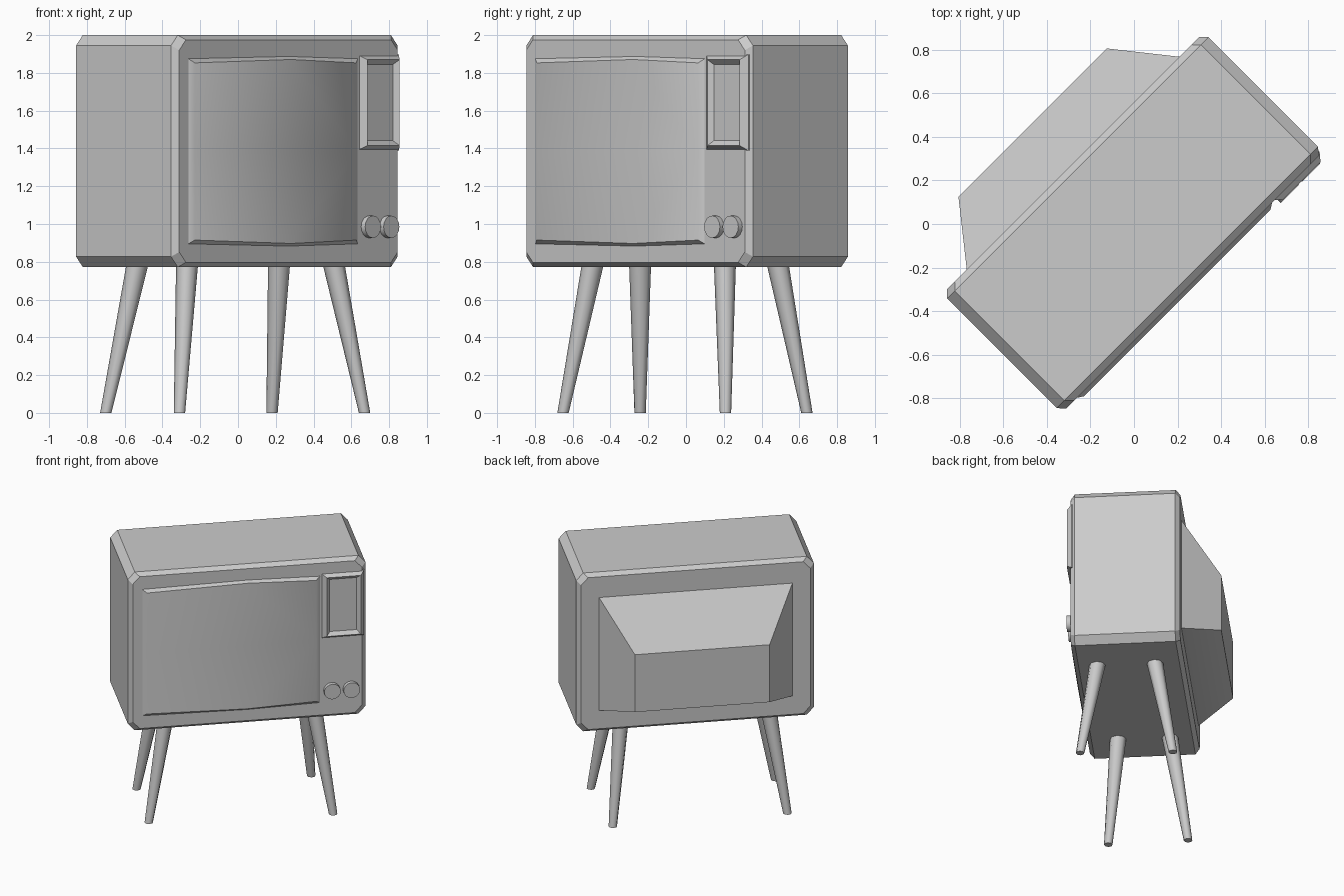
import bpy, bmesh, math
from mathutils import Vector, Matrix

if "Cube" in bpy.data.objects:
    bpy.data.objects.remove(bpy.data.objects["Cube"])

TURN = Matrix.Rotation(math.radians(45), 4, 'Z')   # the set stands turned on its legs


def loft(name, rings, matrix=TURN, angle=25):
    """Skin a stack of equal-length rings and cap both ends."""
    bm = bmesh.new()
    loops = [[bm.verts.new(p) for p in ring] for ring in rings]
    n = len(loops[0])
    for a, b in zip(loops, loops[1:]):
        for i in range(n):
            j = (i + 1) % n
            bm.faces.new((a[i], a[j], b[j], b[i]))
    bm.faces.new(loops[0])
    bm.faces.new(loops[-1])
    bmesh.ops.recalc_face_normals(bm, faces=bm.faces)
    me = bpy.data.meshes.new(name)
    bm.to_mesh(me)
    bm.free()
    ob = bpy.data.objects.new(name, me)
    bpy.context.collection.objects.link(ob)
    ob.matrix_world = matrix
    bpy.ops.object.select_all(action='DESELECT')
    ob.select_set(True)
    bpy.context.view_layer.objects.active = ob
    bpy.ops.object.shade_smooth_by_angle(angle=math.radians(angle))
    return ob


def rect(y, x0, x1, z0, z1):
    return [(x0, y, z0), (x1, y, z0), (x1, y, z1), (x0, y, z1)]


def cut_rect(y, x, z0, z1, cx=0.05, cz=0.055):
    """Rectangle with cut corners."""
    return [(-x + cx, y, z0), (x - cx, y, z0), (x, y, z0 + cz), (x, y, z1 - cz),
            (x - cx, y, z1), (-x + cx, y, z1), (-x, y, z1 - cz), (-x, y, z0 + cz)]


def bowed(y, x0, x1, z0, z1, bow):
    """Screen outline with bowed top and bottom."""
    return [(x0, y, z0), (0, y, z0 - bow), (x1, y, z0), (x1, y, (z0 + z1) / 2),
            (x1, y, z1), (0, y, z1 + bow), (x0, y, z1), (x0, y, (z0 + z1) / 2)]


# cabinet with bevelled front and back rims
loft("cabinet", [cut_rect(-0.378, 0.818, 0.797, 1.975),
                 cut_rect(-0.347, 0.848, 0.772, 2.0),
                 cut_rect(0.364, 0.848, 0.772, 2.0),
                 cut_rect(0.395, 0.818, 0.797, 1.975)])

# tube housing on the back
loft("rear_housing", [rect(0.385, -0.69, 0.69, 0.94, 1.815),
                      rect(0.395, -0.69, 0.69, 0.94, 1.815),
                      rect(0.658, -0.481, 0.481, 1.03, 1.475)])

# raised screen
loft("screen", [bowed(-0.37, -0.75, 0.518, 0.895, 1.875, 0.012),
                bowed(-0.378, -0.75, 0.518, 0.895, 1.875, 0.012),
                bowed(-0.397, -0.72, 0.488, 0.915, 1.853, 0.018)], angle=40)

# channel panel: raised rim around a sunken floor
loft("channel_panel", [rect(-0.34, 0.52, 0.836, 1.388, 1.898),
                       rect(-0.368, 0.52, 0.836, 1.388, 1.898),
                       rect(-0.404, 0.564, 0.806, 1.415, 1.87),
                       rect(-0.380, 0.588, 0.780, 1.441, 1.845)])

# knobs
for side, x in (("left", 0.603), ("right", 0.741)):
    loft(side + "_knob", [[(x + 0.059 * math.cos(k * math.tau / 16), y,
                            0.985 + 0.059 * math.sin(k * math.tau / 16))
                           for k in range(16)] for y in (-0.37, -0.408)], angle=40)

# splayed tapered legs: top and foot positions
LEGS = {"back_left_leg": ((-0.534, -0.243), (-0.70, -0.243)),
        "front_left_leg": ((-0.27, -0.495), (-0.31, -0.651)),
        "front_right_leg": ((0.508, 0.206), (0.67, 0.209)),
        "back_right_leg": ((0.217, 0.487), (0.18, 0.64))}
for name, (top, foot) in LEGS.items():
    rings = [[(c[0] + r * math.cos(k * math.tau / 8), c[1] + r * math.sin(k * math.tau / 8), z)
              for k in range(8)] for c, r, z in ((foot, 0.03, 0.0), (top, 0.058, 0.78))]
    loft(name, rings, Matrix.Identity(4), angle=50)
